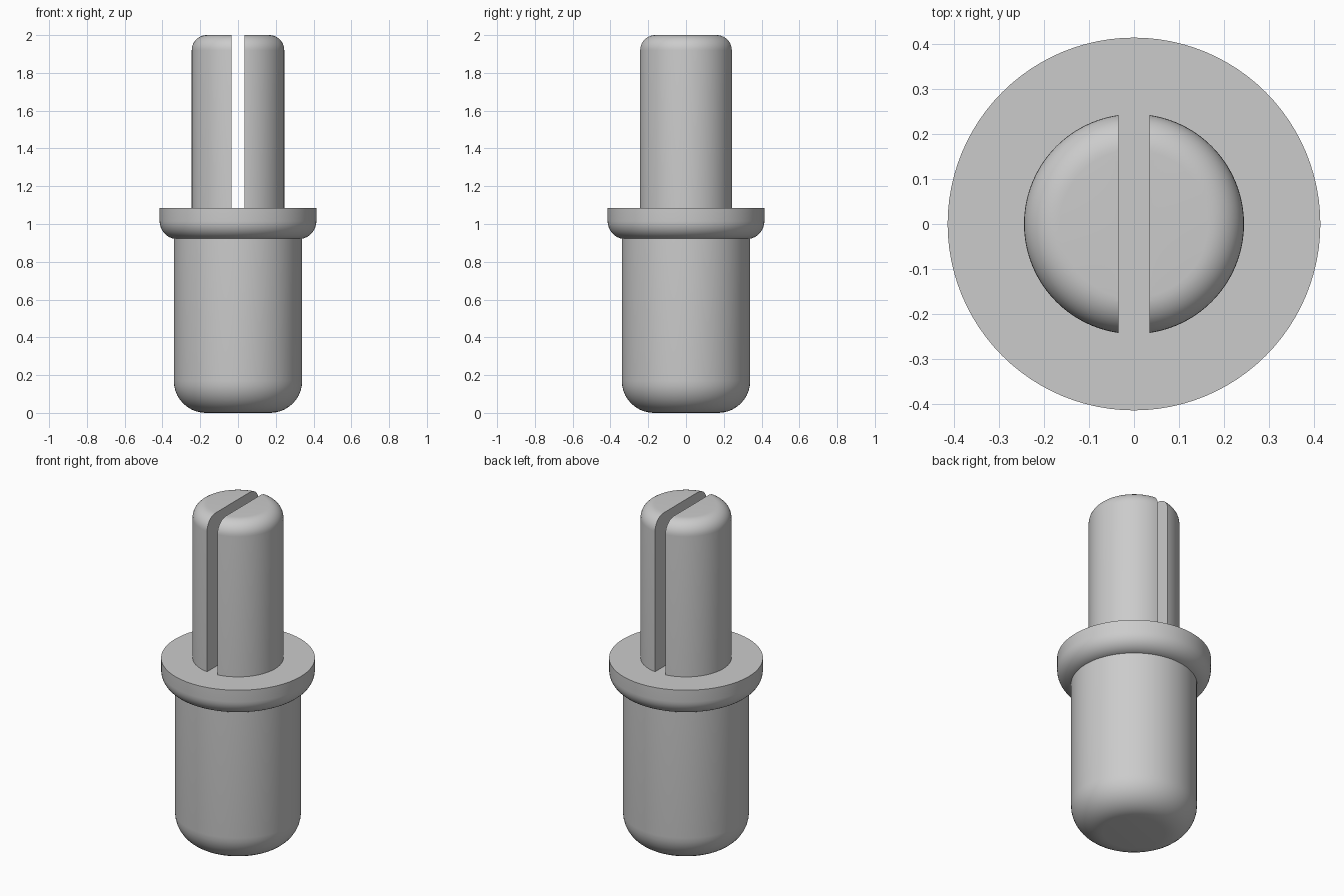
import bpy, bmesh, math

SEGMENTS = 96
SLOT_HALF = 0.034

cube = bpy.data.objects.get("Cube")
if cube:
    bpy.data.objects.remove(cube, do_unlink=True)

grey = bpy.data.materials.new("plain grey")
grey.use_nodes = True
colour = (0.6, 0.6, 0.6, 1)
grey.diffuse_color = colour
grey.node_tree.nodes["Principled BSDF"].inputs["Base Color"].default_value = colour


def fillet(cx, cz, radius, start, end, steps=10):
    """Arc points in the (radius, height) plane, angles in degrees."""
    angles = [math.radians(start + (end - start) * i / steps) for i in range(steps + 1)]
    return [(cx + radius * math.cos(a), cz + radius * math.sin(a)) for a in angles]


def lathe(name, profile, slot=False):
    """Spin a profile round z; slot keeps the +x side of the cut and mirrors it."""
    bm = bmesh.new()
    verts = [bm.verts.new((r, 0, z)) for r, z in profile]
    edges = [bm.edges.new(pair) for pair in zip(verts, verts[1:])]
    bmesh.ops.spin(bm, geom=verts + edges, cent=(0, 0, 0), axis=(0, 0, 1),
                   angle=math.tau, steps=SEGMENTS)
    bmesh.ops.remove_doubles(bm, verts=bm.verts, dist=1e-5)
    bmesh.ops.recalc_face_normals(bm, faces=bm.faces)
    if slot:
        cut = bmesh.ops.bisect_plane(
            bm, geom=bm.verts[:] + bm.edges[:] + bm.faces[:],
            plane_co=(SLOT_HALF, 0, 0), plane_no=(1, 0, 0), clear_inner=True)
        rim = [e for e in cut["geom_cut"] if isinstance(e, bmesh.types.BMEdge)]
        bmesh.ops.contextual_create(bm, geom=rim)
        bmesh.ops.recalc_face_normals(bm, faces=bm.faces)
    mesh = bpy.data.meshes.new(name)
    bm.to_mesh(mesh)
    bm.free()
    mesh.materials.append(grey)
    obj = bpy.data.objects.new(name, mesh)
    bpy.context.collection.objects.link(obj)
    if slot:
        mirror = obj.modifiers.new("other_half", 'MIRROR')
        mirror.use_mirror_merge = False
    bpy.ops.object.select_all(action='DESELECT')
    obj.select_set(True)
    bpy.context.view_layer.objects.active = obj
    bpy.ops.object.shade_smooth_by_angle(angle=math.radians(30))
    return obj


# Thick lower plug with a rounded bottom
lathe("lower_plug", [(0, 0)] + fillet(0.17, 0.17, 0.17, -90, 0) + [(0.34, 0.925)])

# Collar, rounded below and flat on top
lathe("collar", fillet(0.32, 1.015, 0.095, -90, 0) + [(0.415, 1.085), (0, 1.085)])

# Upper pin, rounded at the tip and split by a slot down to the collar
lathe("split_pin", [(0, 1.085), (0.245, 1.085)] + fillet(0.165, 1.92, 0.08, 0, 90) + [(0, 2)],
      slot=True)
